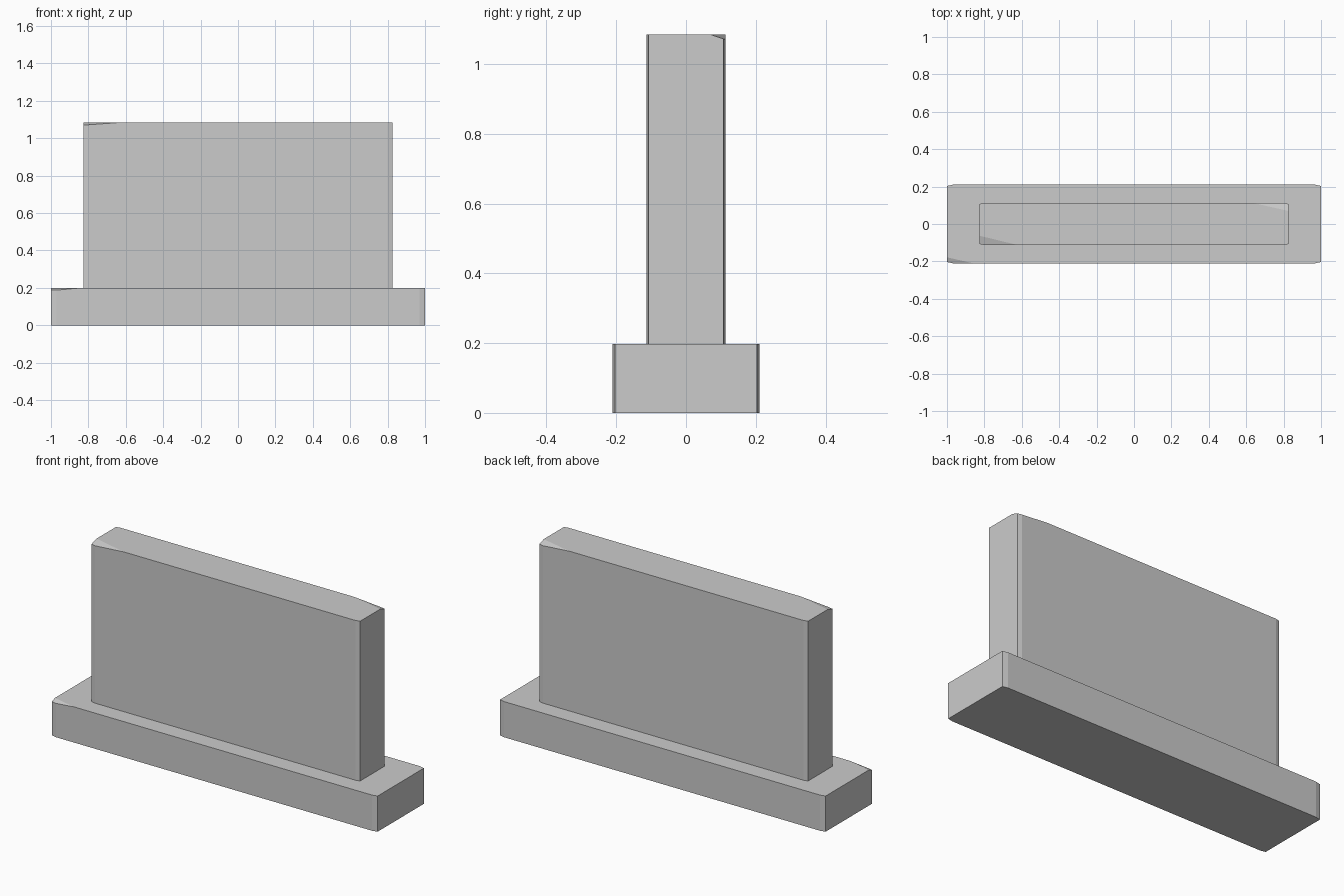
import bpy
import bmesh
from mathutils import Vector

if "Cube" in bpy.data.objects:
    bpy.data.objects.remove(bpy.data.objects["Cube"])

stone = bpy.data.materials.new("grey_stone")
stone.diffuse_color = (0.6, 0.6, 0.6, 1.0)
stone.use_nodes = True
stone.node_tree.nodes["Principled BSDF"].inputs["Base Color"].default_value = stone.diffuse_color


def slab(name, hx, hy, z0, z1, cut_x, cut_y, chips):
    """Upright block with bevelled vertical edges and chipped top corners."""
    bm = bmesh.new()
    outline = []
    for sx, sy in ((-1, -1), (1, -1), (1, 1), (-1, 1)):
        pair = [(sx * hx, sy * (hy - cut_y)), (sx * (hx - cut_x), sy * hy)]
        outline += pair if sx * sy > 0 else pair[::-1]
    base = bm.faces.new([bm.verts.new((x, y, z0)) for x, y in outline])
    top = bmesh.ops.extrude_face_region(bm, geom=[base])["geom"]
    bmesh.ops.translate(bm, vec=(0, 0, z1 - z0),
                        verts=[v for v in top if isinstance(v, bmesh.types.BMVert)])
    bmesh.ops.recalc_face_normals(bm, faces=bm.faces)

    # slice a shallow sliver off each chipped corner
    for sx, sy, dx, dy, dz in chips:
        a = Vector((sx * (hx - dx), sy * hy, z1))
        b = Vector((sx * hx, sy * (hy - dy), z1))
        c = Vector((sx * hx, sy * hy, z1 - dz))
        normal = (b - a).cross(c - a).normalized()
        if normal.z < 0:
            normal.negate()
        geom = bm.verts[:] + bm.edges[:] + bm.faces[:]
        cut = bmesh.ops.bisect_plane(bm, geom=geom, plane_co=a, plane_no=normal,
                                     clear_outer=True)["geom_cut"]
        edges = [e for e in cut if isinstance(e, bmesh.types.BMEdge)]
        bmesh.ops.holes_fill(bm, edges=edges, sides=0)
    bmesh.ops.recalc_face_normals(bm, faces=bm.faces)

    mesh = bpy.data.meshes.new(name)
    bm.to_mesh(mesh)
    bm.free()
    mesh.materials.append(stone)
    obj = bpy.data.objects.new(name, mesh)
    bpy.context.collection.objects.link(obj)


# low plinth, chipped at the front left
slab("plinth", 1.0, 0.21, 0.0, 0.198, 0.03, 0.007,
     [(-1, -1, 0.14, 0.032, 0.013)])

# upright wall, chipped at two opposite corners
slab("wall", 0.825, 0.113, 0.198, 1.085, 0.025, 0.006,
     [(-1, -1, 0.205, 0.05, 0.015), (1, 1, 0.19, 0.043, 0.015)])
